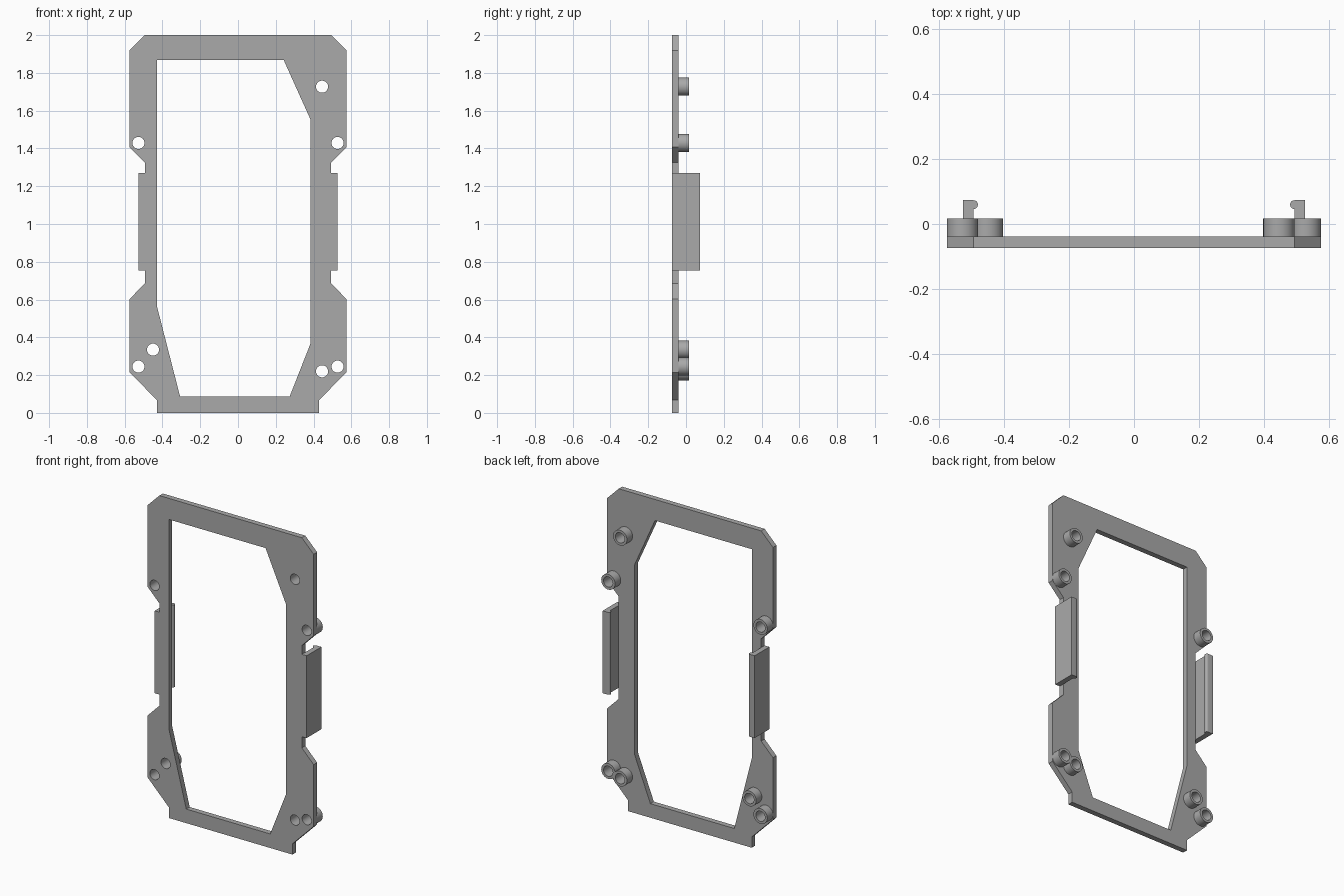
import bpy, bmesh
from math import cos, sin, pi
from mathutils import Matrix

cube = bpy.data.objects.get("Cube")
if cube:
    bpy.data.objects.remove(cube, do_unlink=True)

grey = bpy.data.materials.new("plain grey")
grey.use_nodes = True
grey.diffuse_color = (0.4, 0.4, 0.4, 1)
grey.node_tree.nodes["Principled BSDF"].inputs["Base Color"].default_value = grey.diffuse_color


def circle(cx, cy, r, n=32):
    return [(cx + r * cos(2 * pi * i / n), cy + r * sin(2 * pi * i / n)) for i in range(n)]


def extrude_loops(name, loops, low, high, upright=False):
    """Fill closed loops (inner ones become holes) and extrude from low to high.
    Upright profiles lie in x-z and extrude along y; others lie in x-y."""
    curve = bpy.data.curves.new(name, "CURVE")
    curve.dimensions = "2D"
    curve.fill_mode = "BOTH"
    curve.extrude = (high - low) / 2
    for loop in loops:
        spline = curve.splines.new("POLY")
        spline.points.add(len(loop) - 1)
        for point, (a, b) in zip(spline.points, loop):
            point.co = (a, b, 0, 1)
        spline.use_cyclic_u = True
    obj = bpy.data.objects.new(name, curve)
    bpy.context.collection.objects.link(obj)
    bpy.ops.object.select_all(action="DESELECT")
    obj.select_set(True)
    bpy.context.view_layer.objects.active = obj
    bpy.ops.object.convert(target="MESH")
    obj = bpy.context.view_layer.objects.active
    mid = (low + high) / 2
    if upright:
        place = Matrix.Translation((0, mid, 0)) @ Matrix.Rotation(pi / 2, 4, "X")
    else:
        place = Matrix.Translation((0, 0, mid))
    bm = bmesh.new()
    bm.from_mesh(obj.data)
    bm.transform(place)
    bmesh.ops.remove_doubles(bm, verts=bm.verts, dist=1e-5)
    bmesh.ops.recalc_face_normals(bm, faces=bm.faces)
    bm.to_mesh(obj.data)
    bm.free()
    obj.data.materials.clear()
    obj.data.materials.append(grey)
    bpy.ops.object.shade_smooth_by_angle()
    return obj


FRONT, PLATE_BACK, BOSS_BACK, CLIP_BACK = -0.073, -0.039, 0.017, 0.073
CLIP_LOW, CLIP_HIGH = 0.755, 1.27
CLIP_IN, CLIP_OUT = 0.493, 0.526

# Frame plate: mirrored outer outline, uneven window, screw holes
side = [(0.428, 0), (0.428, 0.067), (0.575, 0.215), (0.575, 0.602), (CLIP_IN, 0.685),
        (CLIP_IN, CLIP_LOW), (CLIP_OUT, CLIP_LOW), (CLIP_OUT, CLIP_HIGH), (CLIP_IN, CLIP_HIGH),
        (CLIP_IN, 1.325), (0.575, 1.408), (0.575, 1.918), (CLIP_IN, 2)]
outline = side + [(-x, z) for x, z in reversed(side)]
window = [(-0.428, 1.868), (0.242, 1.868), (0.383, 1.555), (0.383, 0.365),
          (0.274, 0.088), (-0.307, 0.088), (-0.428, 0.56)]
bosses = {
    "upper_left": (0.445, 1.727),
    "middle_left": (0.527, 1.429),
    "middle_right": (-0.527, 1.429),
    "lower_left_outer": (0.527, 0.245),
    "lower_left_inner": (0.445, 0.22),
    "lower_right_outer": (-0.527, 0.245),
    "lower_right_inner": (-0.45, 0.335),
}
holes = [circle(x, z, 0.032) for x, z in bosses.values()]
extrude_loops("frame_plate", [outline, window] + holes, FRONT, PLATE_BACK, upright=True)

# Hollow screw bosses on the back
for label, (x, z) in bosses.items():
    extrude_loops("screw_boss_" + label, [circle(x, z, 0.048), circle(x, z, 0.032)],
                  PLATE_BACK, BOSS_BACK, upright=True)

# Side clips with a rounded hook along the inner back edge
r = 0.0135
hook = [(CLIP_IN - r * sin(pi * i / 10), CLIP_BACK - r + r * cos(pi * i / 10))
        for i in range(11)]
clip = [(CLIP_IN, PLATE_BACK), (CLIP_OUT, PLATE_BACK), (CLIP_OUT, CLIP_BACK)] + hook
for name, s in (("left_clip", 1), ("right_clip", -1)):
    extrude_loops(name, [[(s * x, y) for x, y in clip]], CLIP_LOW, CLIP_HIGH)
